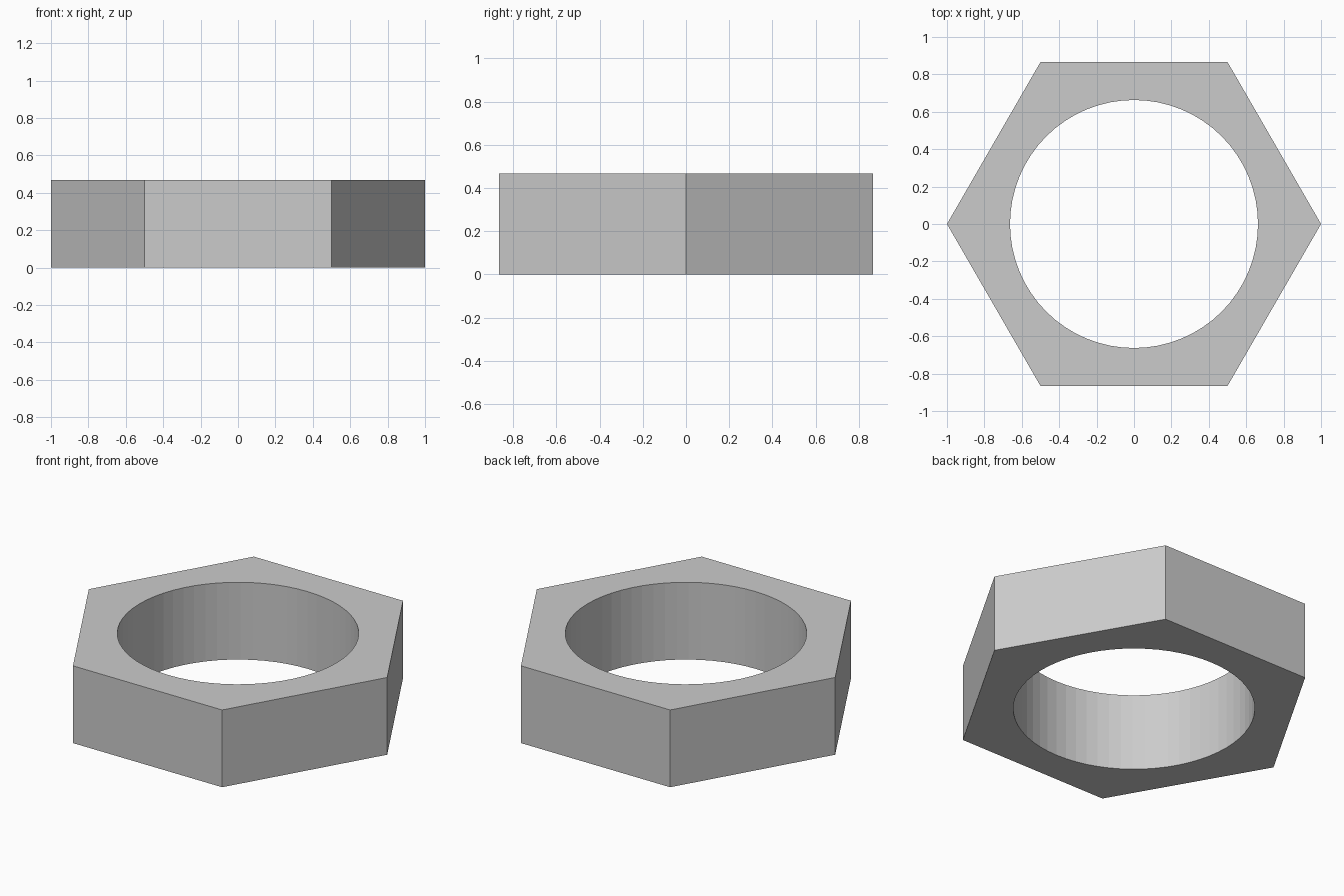
import bpy, bmesh
from math import cos, sin, tau

if "Cube" in bpy.data.objects:
    bpy.data.objects.remove(bpy.data.objects["Cube"])

HEIGHT = 0.468
OUTER_R = 1.0
HOLE_R = 0.663


def ring(bm, radius, sides):
    """Closed loop of edges on z = 0."""
    verts = [bm.verts.new((radius * cos(tau * i / sides), radius * sin(tau * i / sides), 0))
             for i in range(sides)]
    return [bm.edges.new((verts[i], verts[(i + 1) % sides])) for i in range(sides)]


# Hexagonal outline with a round hole, filled and extruded upward
bm = bmesh.new()
edges = ring(bm, OUTER_R, 6) + ring(bm, HOLE_R, 64)
bmesh.ops.triangle_fill(bm, edges=edges, use_beauty=True, normal=(0, 0, 1))
result = bmesh.ops.extrude_face_region(bm, geom=bm.faces[:], use_keep_orig=True)
top = [g for g in result["geom"] if isinstance(g, bmesh.types.BMVert)]
bmesh.ops.translate(bm, verts=top, vec=(0, 0, HEIGHT))
bmesh.ops.recalc_face_normals(bm, faces=bm.faces[:])

mesh = bpy.data.meshes.new("hex_nut")
bm.to_mesh(mesh)
bm.free()
nut = bpy.data.objects.new("hex_nut", mesh)
bpy.context.collection.objects.link(nut)
